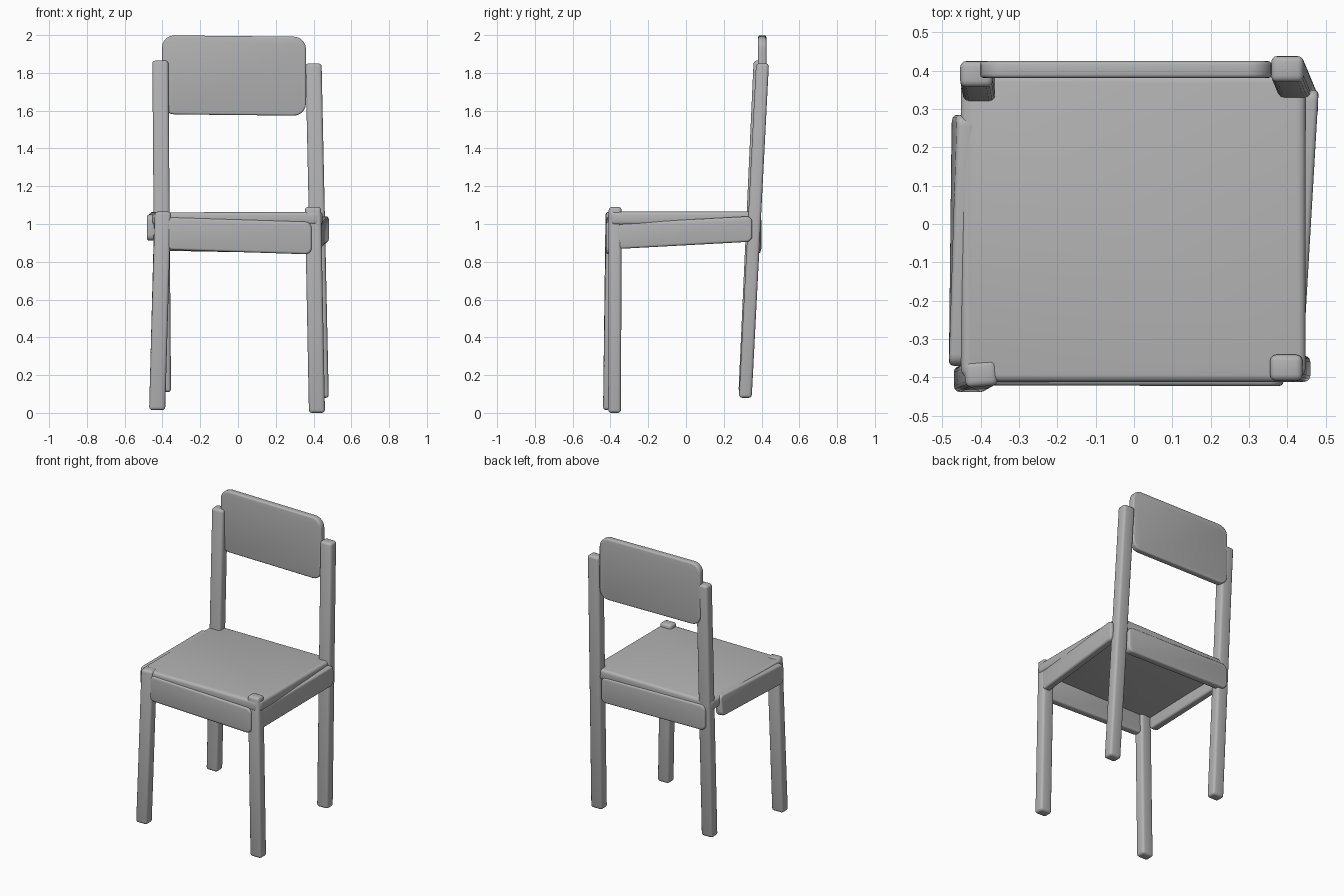
import bpy
import bmesh
from math import sin, cos
from mathutils import Vector

if "Cube" in bpy.data.objects:
    bpy.data.objects.remove(bpy.data.objects["Cube"], do_unlink=True)

GREY = (0.45, 0.45, 0.45, 1.0)
mat = bpy.data.materials.new("plain grey")
mat.use_nodes = True
mat.diffuse_color = GREY
mat.node_tree.nodes["Principled BSDF"].inputs["Base Color"].default_value = GREY


def plank(name, start, end, size, along, thin=None, corner=0.0, edge=0.012,
          twist=(0, 0)):
    """Rounded plank whose end centres sit at start and end; along is its long
    axis, thin the axis of the edges that get the large corner radius."""
    start, end = Vector(start), Vector(end)
    dims = Vector(size)
    dims[along] = end[along] - start[along]
    bm = bmesh.new()
    bmesh.ops.create_cube(bm, size=1)
    for v in bm.verts:
        v.co = Vector(c * d for c, d in zip(v.co, dims))
    if corner:
        edges = [e for e in bm.edges
                 if abs((e.verts[0].co - e.verts[1].co)[thin]) > 0.001]
        bmesh.ops.bevel(bm, geom=edges, offset=corner, segments=5,
                        profile=0.5, affect='EDGES')
    sharp = [e for e in bm.edges if e.calc_face_angle(0) > 0.6]
    bmesh.ops.bevel(bm, geom=sharp, offset=edge, segments=3,
                    profile=0.5, affect='EDGES')
    # lean the plank from start to end and twist it about its length
    i, j = [k for k in range(3) if k != along]
    for v in bm.verts:
        t = v.co[along] / dims[along] + 0.5
        a = twist[0] + (twist[1] - twist[0]) * t
        p, q = v.co[i], v.co[j]
        mid = start.lerp(end, t)
        v.co[i] = mid[i] + p * cos(a) - q * sin(a)
        v.co[j] = mid[j] + p * sin(a) + q * cos(a)
        v.co[along] = mid[along]
    bmesh.ops.recalc_face_normals(bm, faces=bm.faces)
    mesh = bpy.data.meshes.new(name)
    bm.to_mesh(mesh)
    bm.free()
    mesh.materials.append(mat)
    obj = bpy.data.objects.new(name, mesh)
    bpy.context.collection.objects.link(obj)
    bpy.ops.object.select_all(action='DESELECT')
    obj.select_set(True)
    bpy.context.view_layer.objects.active = obj
    bpy.ops.object.shade_smooth_by_angle(angle=0.6)
    return obj


X, Y, Z = 0, 1, 2

# four slightly crooked legs
LEG = (0.085, 0.068, 0)
plank("front_right_leg", (-0.428, -0.405, 0.015), (-0.399, -0.39, 1.065), LEG, Z,
      edge=0.016, twist=(0, 0.08))
plank("front_left_leg", (0.418, -0.378, 0), (0.397, -0.375, 1.09), LEG, Z, edge=0.016)
plank("back_right_leg", (-0.397, 0.312, 0.11), (-0.411, 0.392, 1.865), LEG, Z, edge=0.016)
plank("back_left_leg", (0.438, 0.314, 0.08), (0.4, 0.405, 1.85), LEG, Z, edge=0.016)

# seat slab
plank("seat", (-0.452, -0.012, 1.026), (0.448, -0.012, 1.03), (0, 0.8, 0.07), X,
      thin=Z, corner=0.04, edge=0.018)

# boards under the seat
plank("front_board", (-0.38, -0.396, 0.95), (0.39, -0.398, 0.925), (0, 0.05, 0.172), X,
      thin=Y, corner=0.035)
plank("back_board", (-0.42, 0.374, 0.945), (0.37, 0.37, 0.93), (0, 0.05, 0.172), X,
      thin=Y, corner=0.035)
plank("left_board", (0.415, -0.37, 0.935), (0.457, 0.35, 0.974), (0.05, 0, 0.135), Y,
      thin=X, corner=0.03)
plank("right_board", (-0.457, -0.37, 0.98), (-0.443, 0.285, 0.995), (0.052, 0, 0.138), Y,
      thin=X, corner=0.03, twist=(0, -0.12))

# backrest
plank("backrest", (-0.402, 0.403, 1.79), (0.36, 0.403, 1.782), (0, 0.044, 0.418), X,
      thin=Y, corner=0.065, edge=0.01)
